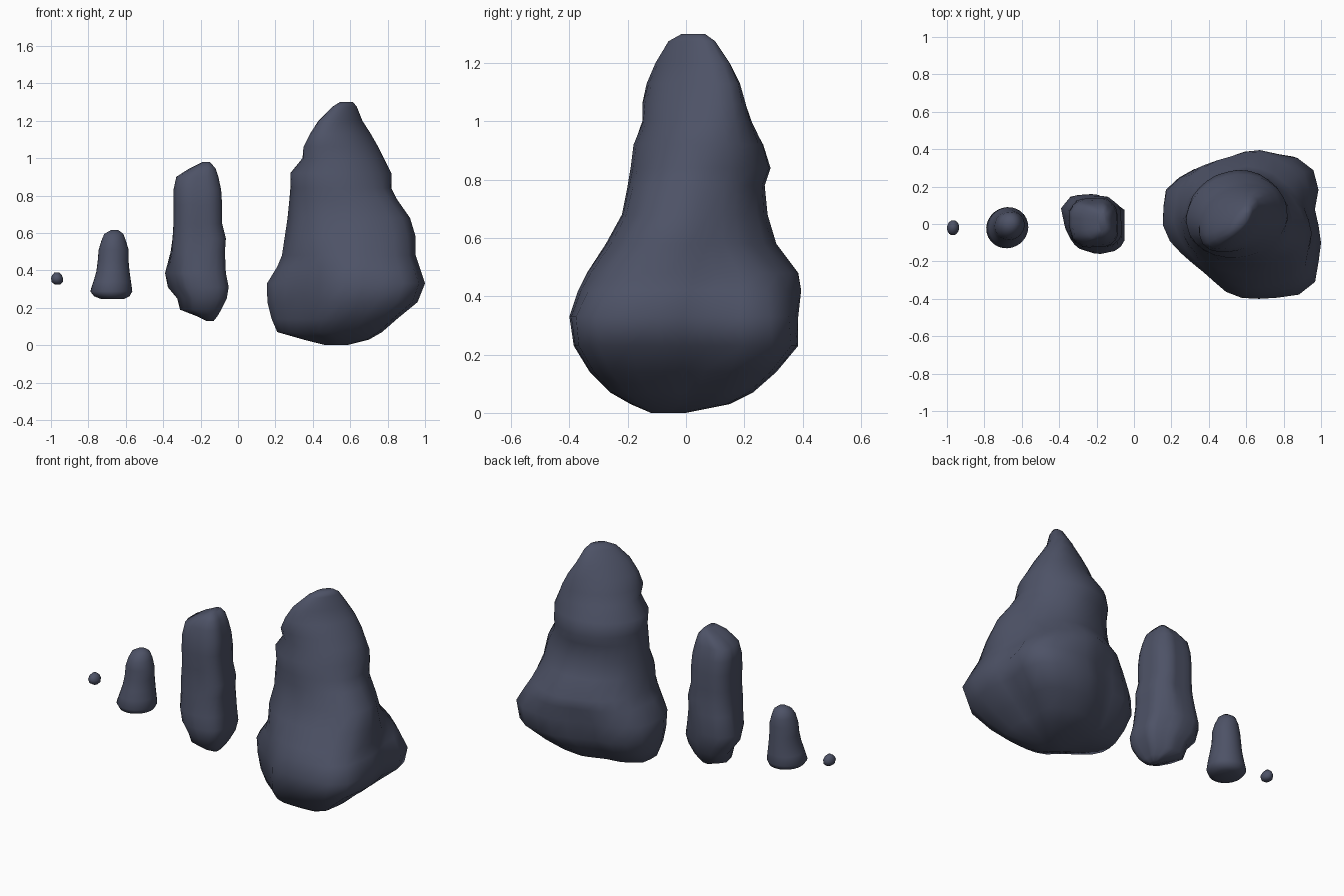
import bpy, bmesh, math

if "Cube" in bpy.data.objects:
    bpy.data.objects.remove(bpy.data.objects["Cube"])

SEG = 28
slate = bpy.data.materials.new("slate_stone")
slate.diffuse_color = (0.075, 0.085, 0.134, 1)
slate.use_nodes = True
slate.node_tree.nodes["Principled BSDF"].inputs["Base Color"].default_value = slate.diffuse_color


def outline(points):
    """Resample a plan outline to SEG points by angle, fitted to a -1..1 box."""
    cx = (min(p[0] for p in points) + max(p[0] for p in points)) / 2
    cy = (min(p[1] for p in points) + max(p[1] for p in points)) / 2
    pol = sorted((math.atan2(y - cy, x - cx) % math.tau, math.hypot(x - cx, y - cy))
                 for x, y in points)
    pol = [(pol[-1][0] - math.tau, pol[-1][1])] + pol + [(pol[0][0] + math.tau, pol[0][1])]
    out = []
    for i in range(SEG):
        a = math.tau * i / SEG
        for (a0, r0), (a1, r1) in zip(pol, pol[1:]):
            if a0 <= a < a1:
                r = r0 * r1 * math.sin(a1 - a0) / (r0 * math.sin(a - a0) + r1 * math.sin(a1 - a))
                out.append((r * math.cos(a), r * math.sin(a)))
                break
    return fit(out)


def fit(pts):
    xs, ys = [p[0] for p in pts], [p[1] for p in pts]
    x0, x1, y0, y1 = min(xs), max(xs), min(ys), max(ys)
    return [(2 * (x - x0) / (x1 - x0) - 1, 2 * (y - y0) / (y1 - y0) - 1) for x, y in pts]


def oval(turn, long, short):
    """Rotated ellipse used for the rounder parts of a rock."""
    out = []
    for i in range(SEG):
        a = math.tau * i / SEG
        d = a - math.radians(turn)
        r = 1 / math.hypot(math.cos(d) / long, math.sin(d) / short)
        out.append((r * math.cos(a), r * math.sin(a)))
    return fit(out)


def section(shapes, z):
    """Blend between the (height, outline) shapes at height z."""
    if z <= shapes[0][0]:
        return shapes[0][1]
    for (z0, a), (z1, b) in zip(shapes, shapes[1:]):
        if z <= z1:
            t = (z - z0) / (z1 - z0)
            return fit([(p[0] + (q[0] - p[0]) * t, p[1] + (q[1] - p[1]) * t)
                        for p, q in zip(a, b)])
    return shapes[-1][1]


def rock(name, shapes, levels):
    """Loft rings of (z, x min, x max, y min, y max)."""
    bm = bmesh.new()
    rings = []
    for z, x0, x1, y0, y1 in levels:
        rings.append([bm.verts.new(((x0 + x1) / 2 + px * (x1 - x0) / 2,
                                    (y0 + y1) / 2 + py * (y1 - y0) / 2, z))
                      for px, py in section(shapes, z)])
    for a, b in zip(rings, rings[1:]):
        for i in range(SEG):
            j = (i + 1) % SEG
            bm.faces.new((a[i], a[j], b[j], b[i]))
    bm.faces.new(rings[0][::-1])
    bm.faces.new(rings[-1])
    for f in bm.faces:
        f.smooth = True
    me = bpy.data.meshes.new(name)
    bm.to_mesh(me)
    bm.free()
    me.materials.append(slate)
    ob = bpy.data.objects.new(name, me)
    bpy.context.collection.objects.link(ob)


# Large boulder: broad wedge base, waist cut on one corner, diagonal ridge on top
base = outline([(.155, .03), (.18, .2), (.3, .3), (.45, .32), (.65, .4), (.85, .385),
                (.95, .33), (.98, .2), (.95, .07), (.99, -.05), (.96, -.3), (.9, -.37),
                (.8, -.385), (.6, -.395), (.5, -.36), (.39, -.25), (.28, -.16), (.19, -.07)])
waist = outline([(1, -.3), (.85, -.72), (.4, -.97), (0, -1), (-.5, -.87), (-.87, -.5), (-1, 0),
                 (-.86, .5), (-.5, .87), (0, 1), (.35, .92), (.7, .56), (.92, .12)])
rock("large_boulder", [(.3, base), (.58, waist), (.72, waist), (.95, oval(45, 1.06, .95)),
                       (1.22, oval(43, 1.45, .7))], [
    (0.0, .47, .58, -.12, .0), (.03, .35, .70, -.19, .15), (.07, .21, .77, -.26, .23),
    (.14, .18, .85, -.33, .31), (.23, .157, .96, -.385, .385), (.33, .155, 1.0, -.4, .385),
    (.42, .21, .97, -.37, .395), (.48, .235, .95, -.34, .385), (.58, .25, .95, -.275, .31),
    (.68, .265, .92, -.22, .28), (.78, .275, .85, -.2, .27), (.84, .28, .82, -.19, .29),
    (.92, .28, .82, -.18, .265), (1.0, .345, .78, -.15, .225), (1.06, .35, .75, -.15, .205),
    (1.13, .385, .71, -.135, .185), (1.2, .43, .665, -.105, .15), (1.275, .505, .635, -.06, .1),
    (1.3, .545, .615, -.015, .065)])

# Tall pillar rock: swollen foot, squarer shaft
foot = outline([(-.39, .08), (-.33, .15), (-.2, .16), (-.05, .09), (-.05, -.1), (-.1, -.14),
                (-.2, -.16), (-.3, -.13), (-.36, -.03)])
shaft = outline([(-1, .55), (-.65, .95), (.5, 1), (.95, .6), (1, -.6), (.6, -.95), (-.4, -1),
                 (-.85, -.72), (-1, -.2)])
rock("pillar_rock", [(.35, foot), (.55, shaft)], [
    (.13, -.17, -.13, -.03, .02), (.155, -.22, -.11, -.08, .06), (.19, -.31, -.09, -.12, .10),
    (.25, -.325, -.06, -.15, .13), (.31, -.375, -.05, -.16, .15), (.385, -.39, -.065, -.15, .16),
    (.5, -.36, -.07, -.13, .15), (.57, -.35, -.065, -.125, .145), (.65, -.345, -.085, -.12, .14),
    (.75, -.345, -.085, -.125, .14), (.83, -.345, -.09, -.115, .13),
    (.9, -.33, -.105, -.10, .115), (.945, -.26, -.12, -.08, .095), (.98, -.19, -.15, -.04, .06)])

# Small rock with a flat flared bottom
rnd = oval(30, 1.0, .95)
rock("small_rock", [(0, rnd)], [
    (.246, -.73, -.61, -.08, .05), (.262, -.77, -.58, -.12, .08), (.288, -.79, -.565, -.13, .09),
    (.34, -.773, -.572, -.12, .085), (.395, -.757, -.58, -.105, .08),
    (.45, -.75, -.585, -.09, .075), (.51, -.745, -.585, -.085, .07),
    (.56, -.73, -.60, -.075, .065), (.595, -.715, -.613, -.05, .05),
    (.615, -.68, -.64, -.02, .02)])

# Pebble
rock("pebble", [(0, rnd)], [
    (.325, -.98, -.95, -.035, .0), (.337, -.996, -.937, -.052, .015),
    (.358, -1.0, -.935, -.06, .02), (.376, -.993, -.943, -.05, .012),
    (.39, -.98, -.957, -.03, -.005)])
